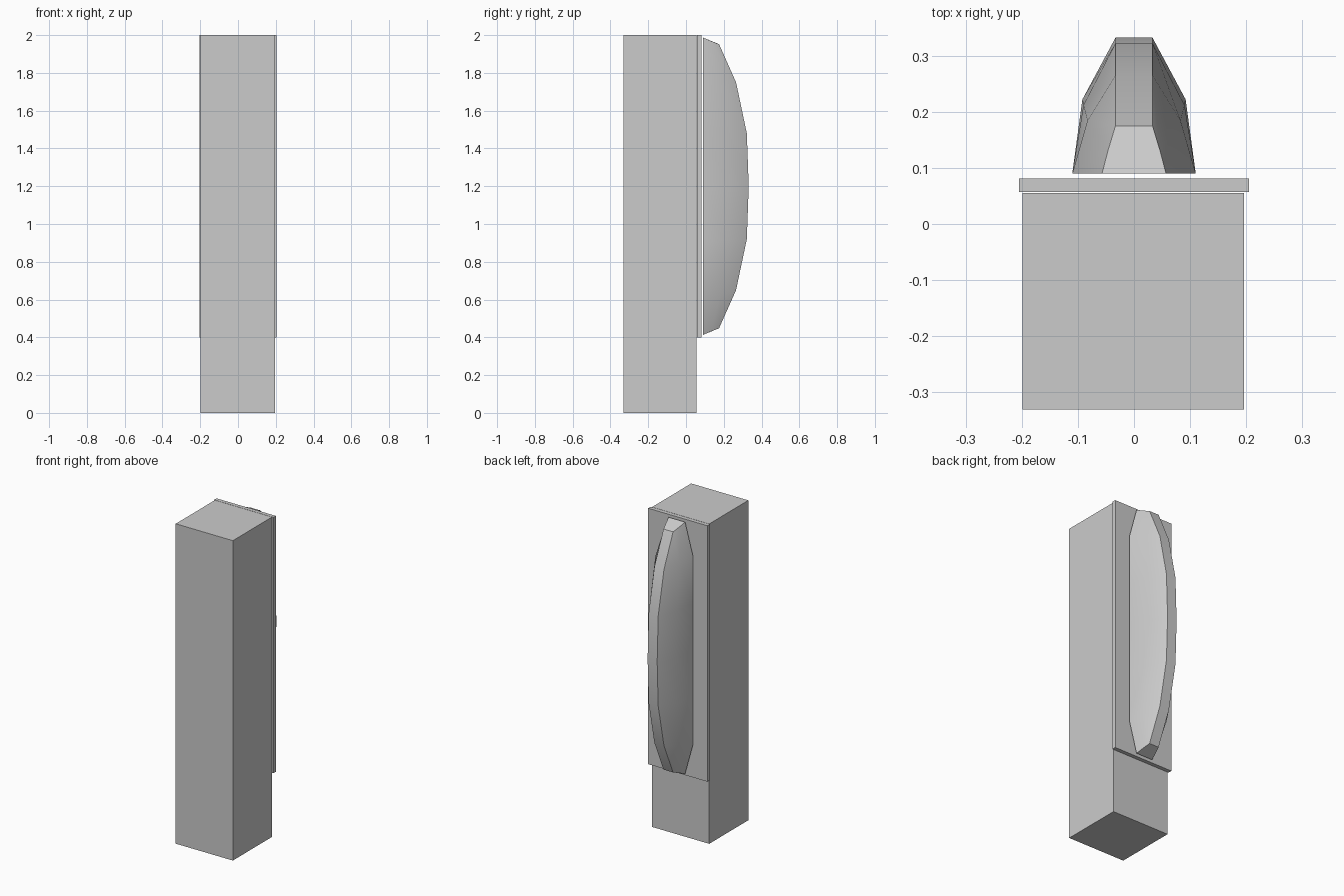
import bpy, bmesh, math

if "Cube" in bpy.data.objects:
    bpy.data.objects.remove(bpy.data.objects["Cube"])

grey = bpy.data.materials.new("plain_grey")
grey.diffuse_color = (0.6, 0.6, 0.6, 1)
grey.use_nodes = True
grey.node_tree.nodes["Principled BSDF"].inputs["Base Color"].default_value = grey.diffuse_color


def finish(name, bm):
    bmesh.ops.recalc_face_normals(bm, faces=bm.faces)
    me = bpy.data.meshes.new(name)
    bm.to_mesh(me)
    bm.free()
    me.materials.append(grey)
    ob = bpy.data.objects.new(name, me)
    bpy.context.collection.objects.link(ob)
    return ob


def box(name, lo, hi):
    bm = bmesh.new()
    bmesh.ops.create_cube(bm, size=1)
    for v in bm.verts:
        v.co = [l + (c + 0.5) * (h - l) for c, l, h in zip(v.co, lo, hi)]
    return finish(name, bm)


# Tall block and the backing plate behind it
box("main_block", (-0.199, -0.331, 0), (0.196, 0.055, 2))
box("back_plate", (-0.205, 0.057, 0.4), (0.205, 0.081, 2))

# Bowed grip: half of its stations, (x, y, height from the middle) for
# the base edge, the flank and the ridge; mirrored to the lower half
MID_Z = 1.2
half = [
    ((0.057, 0.09, 0.787), (0.046, 0.132, 0.769), (0.033, 0.175, 0.752)),
    ((0.110, 0.09, 0.595), (0.083, 0.184, 0.572), (0.033, 0.265, 0.55)),
    ((0.110, 0.09, 0.295), (0.090, 0.212, 0.288), (0.033, 0.322, 0.28)),
    ((0.110, 0.09, 0.0), (0.092, 0.222, 0.0), (0.033, 0.332, 0.0)),
]
stations = half + [[(x, y, -z) for x, y, z in s] for s in half[-2::-1]]

bm = bmesh.new()
rings = []
for s in stations:
    outline = list(s) + [(-x, y, z) for x, y, z in reversed(s)]
    rings.append([bm.verts.new((x, y, z + MID_Z)) for x, y, z in outline])
for a, b in zip(rings, rings[1:]):
    for i in range(6):
        j = (i + 1) % 6
        bm.faces.new((a[i], a[j], b[j], b[i]))
bm.faces.new(rings[0])
bm.faces.new(rings[-1])
grip = finish("bowed_grip", bm)

# Smooth flanks, crisp ridge and ends
bpy.context.view_layer.objects.active = grip
grip.select_set(True)
bpy.ops.object.shade_smooth_by_angle(angle=math.radians(32))
